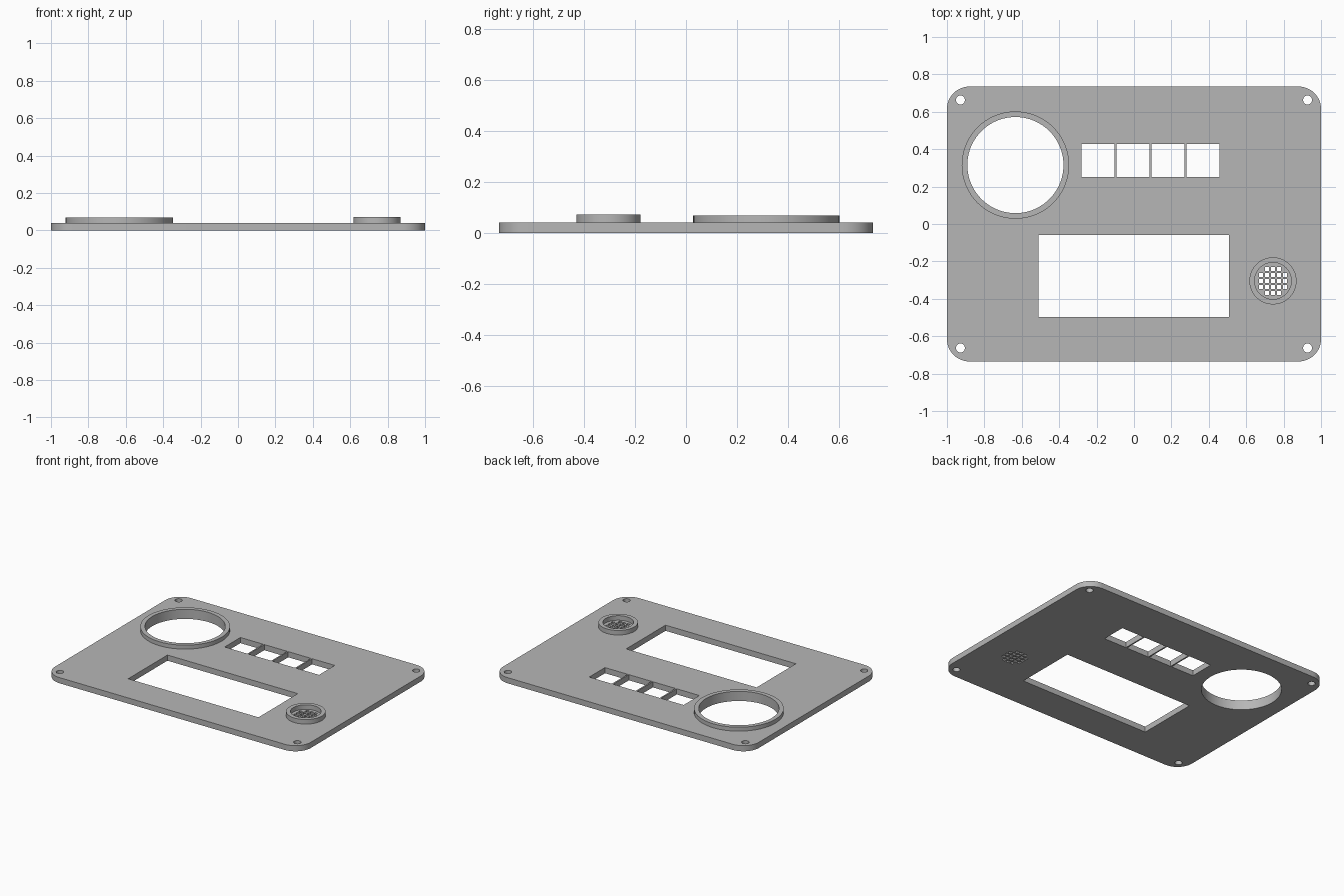
import bpy
import bmesh
from math import sin, cos, pi, radians

cube = bpy.data.objects.get("Cube")
if cube:
    bpy.data.objects.remove(cube, do_unlink=True)

grey = bpy.data.materials.new("plain grey")
grey.use_nodes = True
grey.diffuse_color = (0.47, 0.47, 0.47, 1)
grey.node_tree.nodes["Principled BSDF"].inputs["Base Color"].default_value = grey.diffuse_color


def circle(cx, cy, r, n=72):
    return [(cx + r * cos(2 * pi * i / n), cy + r * sin(2 * pi * i / n)) for i in range(n)]


def rect(x0, x1, y0, y1):
    return [(x0, y0), (x1, y0), (x1, y1), (x0, y1)]


def rounded_rect(hx, hy, r, steps=12):
    pts = []
    for k, (sx, sy) in enumerate([(1, 1), (-1, 1), (-1, -1), (1, -1)]):
        for i in range(steps + 1):
            a = pi / 2 * (k + i / steps)
            pts.append((sx * (hx - r) + r * cos(a), sy * (hy - r) + r * sin(a)))
    return pts


def slab(name, loops, z0, z1):
    """Extrude an outline (first loop) with holes (other loops) from z0 to z1."""
    curve = bpy.data.curves.new(name, 'CURVE')
    curve.dimensions = '2D'
    curve.fill_mode = 'BOTH'
    curve.extrude = (z1 - z0) / 2
    for loop in loops:
        spline = curve.splines.new('POLY')
        spline.points.add(len(loop) - 1)
        for point, (x, y) in zip(spline.points, loop):
            point.co = (x, y, 0, 1)
        spline.use_cyclic_u = True
    temp = bpy.data.objects.new(name + " outline", curve)
    bpy.context.collection.objects.link(temp)
    graph = bpy.context.evaluated_depsgraph_get()
    mesh = bpy.data.meshes.new_from_object(temp.evaluated_get(graph))
    bpy.data.objects.remove(temp, do_unlink=True)
    bpy.data.curves.remove(curve)

    # Weld caps to walls, keep edges sharp and walls smooth
    bm = bmesh.new()
    bm.from_mesh(mesh)
    bmesh.ops.remove_doubles(bm, verts=bm.verts, dist=0.0001)
    bmesh.ops.translate(bm, verts=bm.verts, vec=(0, 0, (z0 + z1) / 2))
    bmesh.ops.recalc_face_normals(bm, faces=bm.faces)
    for face in bm.faces:
        face.smooth = True
    for edge in bm.edges:
        edge.smooth = edge.calc_face_angle(pi) < radians(30)
    bm.to_mesh(mesh)
    bm.free()
    mesh.materials.clear()
    mesh.materials.append(grey)
    obj = bpy.data.objects.new(name, mesh)
    bpy.context.collection.objects.link(obj)
    return obj


THICK = 0.04
DIAL = (-0.634, 0.315)
SPEAKER = (0.743, -0.304)

# Panel with screw holes, dial opening, screen opening and button windows
loops = [rounded_rect(1, 0.735, 0.12)]
loops += [circle(sx * 0.928, sy * 0.663, 0.024, 32) for sx in (-1, 1) for sy in (-1, 1)]
loops.append(circle(*DIAL, 0.257))
loops.append(circle(*SPEAKER, 0.098))
loops.append(rect(-0.511, 0.508, -0.497, -0.058))
for i in range(4):
    x = -0.281 + i * 0.187
    loops.append(rect(x, x + 0.177, 0.252, 0.428))
slab("panel", loops, 0, THICK)

# Raised collars
slab("dial_collar", [circle(*DIAL, 0.287), circle(*DIAL, 0.257)], THICK, 0.068)
slab("speaker_collar", [circle(*SPEAKER, 0.126), circle(*SPEAKER, 0.098)], THICK, 0.072)

# Speaker grille: square grid of holes without its corners
loops = [circle(*SPEAKER, 0.098)]
for i in range(-2, 3):
    for j in range(-2, 3):
        if abs(i) + abs(j) < 4:
            x, y, h = SPEAKER[0] + i * 0.032, SPEAKER[1] + j * 0.032, 0.0105
            loops.append(rect(x - h, x + h, y - h, y + h))
slab("speaker_grille", loops, 0, THICK)
